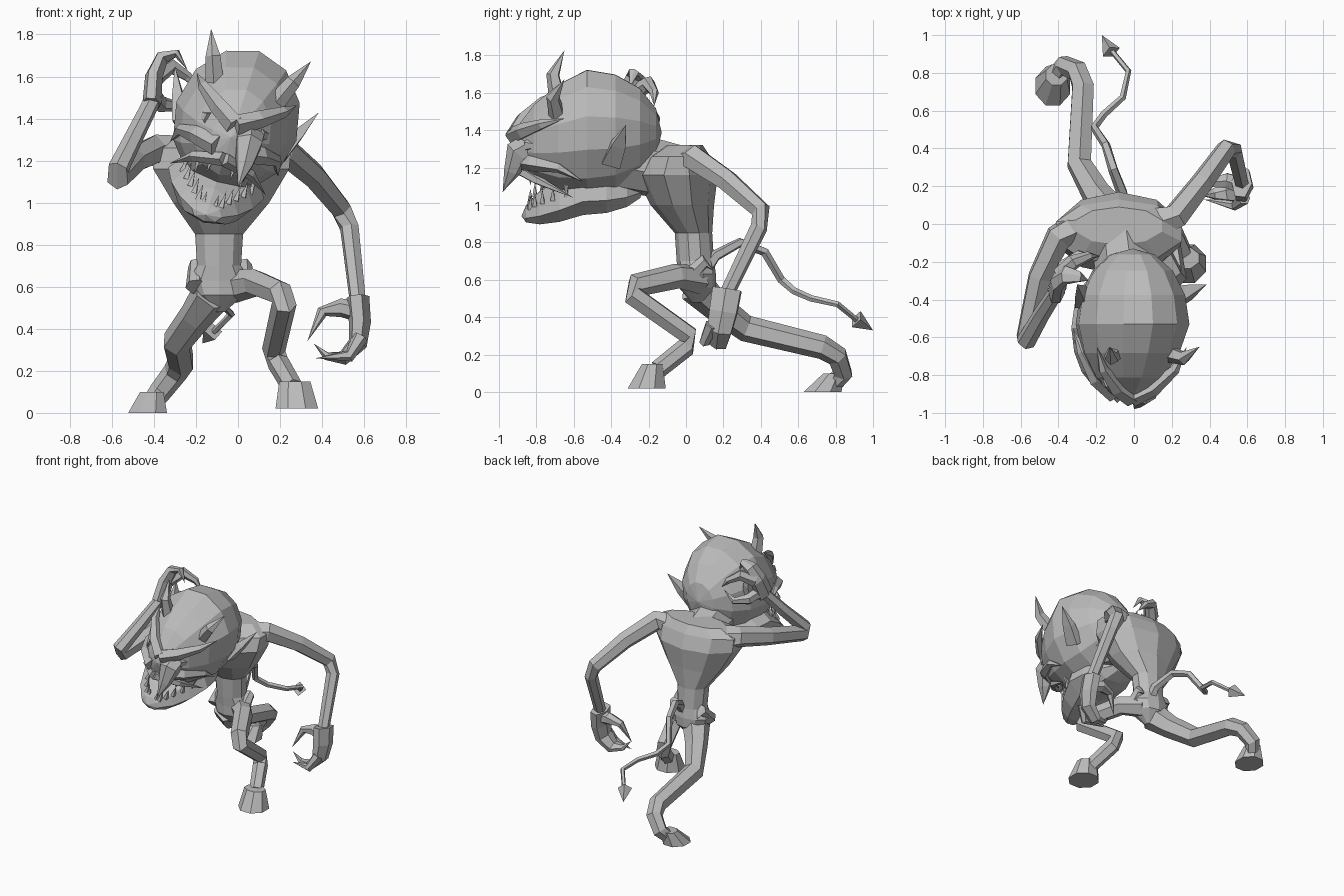
import bpy, bmesh, math
from mathutils import Vector, Matrix

if "Cube" in bpy.data.objects:
    bpy.data.objects.remove(bpy.data.objects["Cube"], do_unlink=True)

grey = bpy.data.materials.new("plain grey")
grey.use_nodes = True
grey.diffuse_color = (.5, .5, .5, 1)
grey.node_tree.nodes["Principled BSDF"].inputs["Base Color"].default_value = grey.diffuse_color

# The head leans towards the model's left
pivot = Vector((-.02, 0, 1.35))
upright_head = Matrix.Identity(4)
leaning_head = (Matrix.Translation(pivot) @ Matrix.Rotation(math.radians(18), 4, 'Y')
                @ Matrix.Translation(-pivot))


def finish(name, bm, placement):
    """Turn a bmesh into a flat shaded object in the one colour."""
    bmesh.ops.remove_doubles(bm, verts=bm.verts, dist=.0005)
    bmesh.ops.recalc_face_normals(bm, faces=bm.faces)
    bm.transform(placement)
    mesh = bpy.data.meshes.new(name)
    bm.to_mesh(mesh)
    bm.free()
    mesh.materials.append(grey)
    bpy.context.collection.objects.link(bpy.data.objects.new(name, mesh))


def skin(name, rings, placement=upright_head):
    """Close a series of vertex rings into one solid."""
    bm = bmesh.new()
    loops = [[bm.verts.new(point) for point in ring] for ring in rings]
    for lower, upper in zip(loops, loops[1:]):
        for i in range(len(lower)):
            bm.faces.new((lower[i - 1], lower[i], upper[i], upper[i - 1]))
    bm.faces.new(loops[0])
    bm.faces.new(loops[-1])
    finish(name, bm, placement)


def oval(centre, across, along, sides):
    """Ring around centre, spanned by two half axes."""
    angles = [math.tau * (i + .5) / sides for i in range(sides)]
    return [centre + across * math.cos(a) + along * math.sin(a) for a in angles]


def tube(name, path, start, end, power, sides=6, flat=1, placement=upright_head):
    """Sweep a polygon along a path; flat widens it along the y axis."""
    path = [Vector(point) for point in path]
    last = len(path) - 1
    side = Vector((.1, 1, .1))
    rings = []
    for i, centre in enumerate(path):
        tangent = (path[min(i + 1, last)] - path[max(i - 1, 0)]).normalized()
        side = (side - tangent * side.dot(tangent)).normalized()
        radius = start + (end - start) * (i / last) ** power
        rings.append(oval(centre, side * radius * flat, tangent.cross(side) * radius, sides))
    skin(name, rings, placement)


def limb(name, path, start, end, **options):
    """Thick at the root, thinning quickly to an even width."""
    tube(name, path, start, end, power=.5, **options)


def claw(name, path, size, **options):
    """Even in width, closing to a point at the end."""
    tube(name, path, size, 0, power=2, **options)


def stack(name, sections, sides=8):
    """Horizontal ovals stacked upwards: x, y, z, half width, half depth."""
    skin(name, [oval(Vector((x, y, z)), Vector((width, 0, 0)), Vector((0, depth, 0)), sides)
                for x, y, z, width, depth in sections])


def head_ball(name, y, z, radii, narrowing, droop, sides):
    """Ball that narrows and sinks towards the front of the head."""
    bm = bmesh.new()
    bmesh.ops.create_uvsphere(bm, u_segments=sides, v_segments=8, radius=1,
                              matrix=Matrix.Rotation(math.pi / 2, 4, 'X'))
    for vert in bm.verts:
        forward = max(0, -vert.co.y)
        pinch = 1 - narrowing * forward
        vert.co.x = pivot.x + vert.co.x * radii[0] * pinch
        vert.co.z = z + vert.co.z * radii[2] * pinch - droop * forward
        vert.co.y = y + vert.co.y * radii[1]
    finish(name, bm, leaning_head)


def head_pair(name, path, size, **options):
    """Left and right copies of a pointed part on the leaning head."""
    for label, sign in (("left_", 1), ("right_", -1)):
        claw(label + name, [(pivot.x + sign * x, y, z) for x, y, z in path], size,
             placement=leaning_head, **options)


# Torso, neck and hip crests
stack("torso", [(-.09, .06, .48, .03, .03), (-.09, .06, .56, .12, .1), (-.09, .06, .63, .15, .1),
                (-.09, .05, .7, .11, .1), (-.09, .04, .85, .12, .1), (-.08, -.02, 1, .24, .17),
                (-.08, -.05, 1.16, .34, .22), (-.08, -.04, 1.26, .35, .17),
                (-.08, -.01, 1.32, .24, .1)], sides=10)
limb("neck", [(-.08, 0, 1.16), (-.03, -.4, 1.25)], .15, .17, sides=8)
for label, x in (("left", .03), ("right", -.2)):
    claw(label + "_hip_crest", [(x, 0, .6), (x, .1, .7), (x, .15, .65)], .05)

# Skull and lower jaw
head_ball("skull", -.53, 1.39, (.3, .4, .35), narrowing=.2, droop=.08, sides=12)
head_ball("lower_jaw", -.55, 1.08, (.24, .33, .14), narrowing=.2, droop=.16, sides=8)

# Face
claw("nose", [(.05, -.8, 1.33), (.05, -.9, 1.28), (.03, -.93, 1.18), (0, -.98, 1.07)], .08)
head_pair("brow", [(0, -.92, 1.37), (.1, -.87, 1.43), (.2, -.77, 1.5), (.25, -.65, 1.55)], .05, sides=5)
head_pair("cheek", [(.05, -.9, 1.25), (.16, -.82, 1.27), (.24, -.68, 1.27), (.27, -.55, 1.2)], .05, sides=5)
head_pair("lip", [(0, -.92, 1.2), (.14, -.8, 1.17), (.24, -.6, 1.1)], .035, sides=5)
head_pair("eye", [(.12, -.84, 1.36), (.2, -.75, 1.38)], .04)
head_pair("horn", [(.14, -.68, 1.5), (.2, -.71, 1.65), (.25, -.65, 1.77)], .05, sides=5)
head_pair("ear", [(.25, -.4, 1.3), (.3, -.36, 1.42), (.36, -.32, 1.55)], .045, sides=4, flat=1.6)

# Teeth follow the rim of each jaw
for i in range(6):
    t = i / 5
    x, y = .03 + .14 * t, -.84 + .2 * t * t
    low, high = .95 + .13 * t, 1.2 - .05 * t
    head_pair("lower_tooth", [(x, y, low), (x, y, low + .08)], .018, sides=4)
    if i % 2:
        head_pair("upper_tooth", [(x, y, high), (x, y, high - .08)], .018, sides=4)

# Left arm hangs with a curled hand
limb("left_arm", [(.1, 0, 1.22), (.22, .04, 1.25), (.36, .22, 1.13), (.49, .4, .97),
                  (.53, .39, .88), (.57, .22, .53)], .1, .04)
claw("left_palm", [(.57, .22, .55), (.58, .2, .43), (.57, .18, .33), (.5, .17, .26),
                   (.42, .16, .27), (.36, .15, .33)], .055, flat=1.6)
claw("left_thumb", [(.58, .2, .48), (.49, .23, .5), (.4, .22, .48), (.33, .18, .34)], .05)
claw("left_finger", [(.58, .14, .36), (.53, .1, .27), (.37, .13, .26)], .04)

# Right arm bends up to scratch the head
limb("right_arm", [(-.25, 0, 1.22), (-.4, -.07, 1.25), (-.5, -.28, 1.2), (-.57, -.6, 1.12),
                   (-.57, -.62, 1.16), (-.49, -.48, 1.32), (-.4, -.34, 1.5)], .1, .04)
claw("right_palm", [(-.41, -.36, 1.47), (-.4, -.3, 1.6), (-.36, -.27, 1.69), (-.29, -.28, 1.71),
                    (-.24, -.3, 1.63)], .045, flat=1.6)
claw("right_thumb", [(-.4, -.34, 1.5), (-.37, -.22, 1.47), (-.29, -.16, 1.46), (-.2, -.17, 1.52)], .045)
claw("right_finger", [(-.39, -.27, 1.6), (-.32, -.2, 1.65), (-.24, -.17, 1.6), (-.18, -.17, 1.53)], .045)

# Left leg steps forward, right leg stretches back
limb("left_leg", [(-.03, .07, .6), (.08, -.05, .62), (.2, -.27, .57), (.22, -.29, .52),
                  (.17, .02, .3), (.19, 0, .24), (.26, -.15, .12)], .08, .05)
stack("left_hoof", [(.28, -.21, .02, .11, .11), (.27, -.18, .15, .08, .06)])
limb("right_leg", [(-.12, .05, .57), (-.2, .16, .46), (-.29, .32, .34), (-.27, .73, .24),
                   (-.3, .81, .19), (-.37, .84, .1), (-.4, .8, .06)], .1, .05)
stack("right_hoof", [(-.43, .73, 0, .1, .11), (-.41, .79, .1, .06, .06)])

# Tail with a spear tip
limb("tail", [(-.06, .1, .65), (-.06, .16, .73), (-.11, .29, .8), (-.15, .42, .75), (-.21, .51, .6),
              (-.16, .58, .54), (-.06, .67, .5), (-.03, .81, .47), (-.12, .92, .38)], .04, .015, sides=5)
claw("tail_tip", [(-.12, .91, .39), (-.17, 1, .33)], .05, sides=4)
